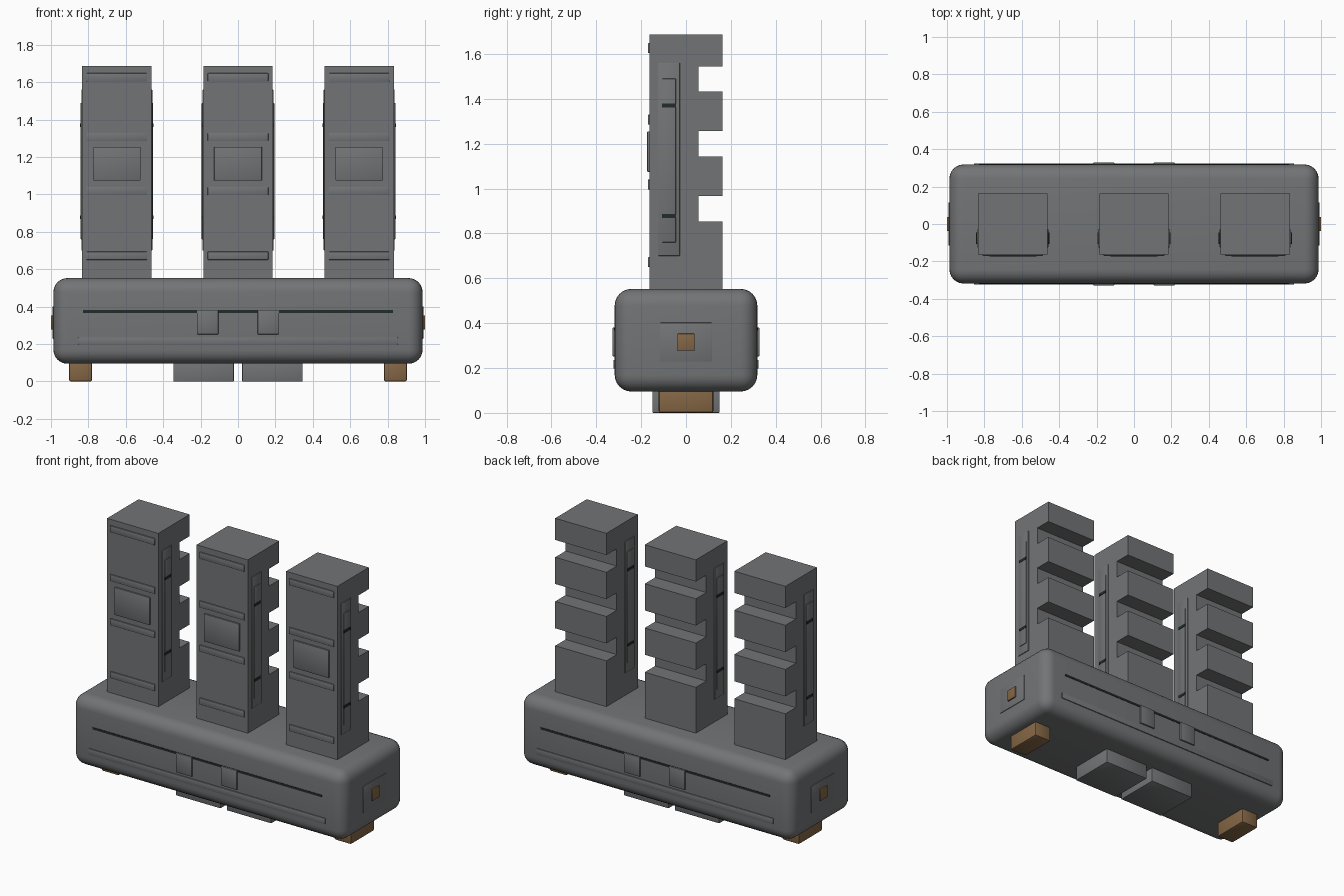
import bpy
import bmesh
from mathutils import Vector

default = bpy.data.objects.get("Cube")
if default:
    bpy.data.objects.remove(default, do_unlink=True)


def make_material(name, rgb):
    mat = bpy.data.materials.new(name)
    mat.use_nodes = True
    color = (*rgb, 1.0)
    mat.diffuse_color = color
    bsdf = mat.node_tree.nodes["Principled BSDF"]
    bsdf.inputs["Base Color"].default_value = color
    bsdf.inputs["Roughness"].default_value = 0.6
    return mat


grey = make_material("slate grey", (0.17, 0.175, 0.18))
brown = make_material("bronze brown", (0.235, 0.135, 0.06))
dark = make_material("dark slot", (0.015, 0.025, 0.024))


def finish(name, bm, mat, bevel=0.0, segments=2):
    mesh = bpy.data.meshes.new(name)
    bmesh.ops.recalc_face_normals(bm, faces=bm.faces)
    bm.to_mesh(mesh)
    bm.free()
    mesh.materials.append(mat)
    obj = bpy.data.objects.new(name, mesh)
    bpy.context.collection.objects.link(obj)
    if bevel:
        mod = obj.modifiers.new("rounded edges", "BEVEL")
        mod.width = bevel
        mod.segments = segments
        bpy.ops.object.select_all(action="DESELECT")
        obj.select_set(True)
        bpy.context.view_layer.objects.active = obj
        bpy.ops.object.modifier_apply(modifier=mod.name)
        bpy.ops.object.shade_smooth_by_angle(angle=0.6)
    return obj


def box(name, x, y, z, mat=grey, bevel=0.0, segments=2):
    """Box from (min, max) ranges on each axis."""
    bm = bmesh.new()
    bmesh.ops.create_cube(bm, size=1)
    lo, hi = (Vector(v) for v in zip(x, y, z))
    for v in bm.verts:
        v.co = Vector(a + (b - a) * (c + 0.5) for a, b, c in zip(lo, hi, v.co))
    return finish(name, bm, mat, bevel, segments)


def span(a, b, side):
    """Range mirrored to the given side."""
    return tuple(sorted((a * side, b * side)))


def tower_body(name, cx):
    """Column with square notches cut into its back."""
    back, inner, front, half = 0.162, 0.055, -0.163, 0.185
    profile = [(front, 0.5), (back, 0.5)]
    for low, high in ((0.853, 0.967), (1.143, 1.257), (1.432, 1.545)):
        profile += [(back, low), (inner, low), (inner, high), (back, high)]
    profile += [(back, 1.687), (front, 1.687)]
    bm = bmesh.new()
    face = bm.faces.new([bm.verts.new((cx - half, y, z)) for y, z in profile])
    moved = bmesh.ops.extrude_face_region(bm, geom=[face])["geom"]
    bmesh.ops.translate(bm, vec=(2 * half, 0, 0),
                        verts=[g for g in moved if isinstance(g, bmesh.types.BMVert)])
    return finish(name, bm, grey)


# Rounded base
box("base", (-0.987, 0.987), (-0.318, 0.318), (0.095, 0.553), bevel=0.075, segments=6)

# Long slots, trim strips and clips on front and back of the base
for side, label in ((-1, "front"), (1, "back")):
    box(f"{label}_slot", (-0.83, 0.83), span(0.31, 0.3205, side), (0.367, 0.381), dark)
    box(f"{label}_trim", (-0.855, 0.855), span(0.31, 0.324, side), (0.197, 0.236), bevel=0.003)
    for s, hand in ((1, "left"), (-1, "right")):
        box(f"{label}_clip_{hand}", span(0.105, 0.22, s), span(0.31, 0.328, side),
            (0.252, 0.38), bevel=0.004)

# End panels and feet
for s, hand in ((1, "left"), (-1, "right")):
    box(f"end_panel_{hand}", span(0.97, 0.991, s), (-0.116, 0.116), (0.228, 0.402), bevel=0.003)
    box(f"end_button_{hand}", span(0.97, 1.0, s), (-0.038, 0.038), (0.278, 0.353), brown, 0.003)
    box(f"outer_foot_{hand}", span(0.78, 0.903, s), (-0.122, 0.122), (0, 0.12), brown, 0.01)
    box(f"middle_foot_{hand}", span(0.022, 0.346, s), (-0.15, 0.15), (0, 0.12), bevel=0.004)

# Three notched towers with front ribs, a front panel and side panels
for cx, place in ((-0.648, "right"), (0, "middle"), (0.648, "left")):
    tower_body(f"tower_{place}", cx)
    for i, z in enumerate((0.672, 1.018, 1.307, 1.626)):
        box(f"tower_{place}_rib_{i + 1}", (cx - 0.162, cx + 0.162), (-0.17, -0.15),
            (z - 0.022, z + 0.022), bevel=0.003)
    box(f"tower_{place}_front_panel", (cx - 0.128, cx + 0.128), (-0.173, -0.15),
        (1.074, 1.255), bevel=0.004)
    for s, hand in ((1, "left"), (-1, "right")):
        def out(a, b):
            return tuple(sorted((cx + a * s, cx + b * s)))
        name = f"tower_{place}_{hand}"
        box(f"{name}_panel", out(0.17, 0.19), (-0.125, -0.027), (0.7, 1.56), bevel=0.003)
        box(f"{name}_inset", out(0.17, 0.194), (-0.107, -0.045), (0.76, 1.49), bevel=0.003)
        for z, level in ((0.878, "lower"), (1.37, "upper")):
            box(f"{name}_{level}_slot", out(0.17, 0.196), (-0.107, -0.045),
                (z - 0.009, z + 0.009), dark)
